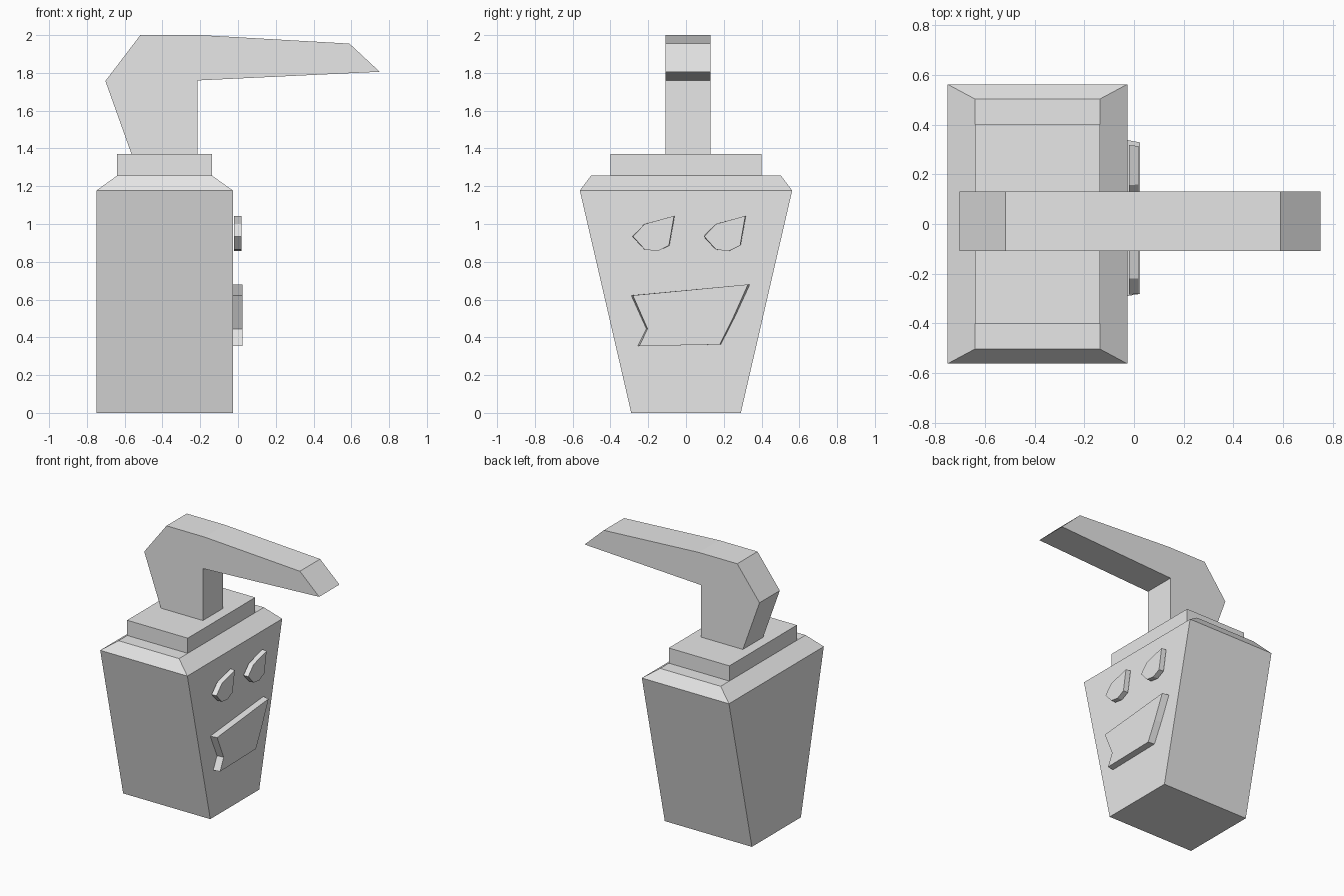
import bpy
import bmesh

cube = bpy.data.objects.get("Cube")
if cube:
    bpy.data.objects.remove(cube, do_unlink=True)

grey = bpy.data.materials.new("plain_grey")
grey.use_nodes = True
grey.diffuse_color = (0.8, 0.8, 0.8, 1)
grey.node_tree.nodes["Principled BSDF"].inputs["Base Color"].default_value = (0.8, 0.8, 0.8, 1)


def loft(name, rings):
    """Join matching rings of points with side faces and cap both ends."""
    bm = bmesh.new()
    loops = [[bm.verts.new(p) for p in ring] for ring in rings]
    n = len(loops[0])
    for a, b in zip(loops, loops[1:]):
        for i in range(n):
            j = (i + 1) % n
            bm.faces.new((a[i], a[j], b[j], b[i]))
    bm.faces.new(loops[0])
    bm.faces.new(loops[-1])
    bmesh.ops.recalc_face_normals(bm, faces=bm.faces)
    mesh = bpy.data.meshes.new(name)
    bm.to_mesh(mesh)
    bm.free()
    mesh.materials.append(grey)
    obj = bpy.data.objects.new(name, mesh)
    bpy.context.collection.objects.link(obj)
    return obj


def rect(x0, x1, y, z):
    return [(x0, -y, z), (x1, -y, z), (x1, y, z), (x0, y, z)]


def face_plate(name, outline, x0, x1, shift=0):
    """Raised plate on the face side, slightly narrower at its outer surface."""
    cy = sum(p[0] for p in outline) / len(outline)
    rings = []
    for x, s in ((x0, 1), (x1, 0.97)):
        rings.append([(x, cy + (y - cy) * s + shift, z) for y, z in outline])
    return loft(name, rings)


# Flared body with a sloped shoulder
loft("body", [rect(-0.75, -0.027, 0.29, 0),
              rect(-0.75, -0.027, 0.562, 1.177),
              rect(-0.64, -0.137, 0.503, 1.256)])

# Collar block
loft("collar", [rect(-0.64, -0.137, 0.4, 1.25),
                rect(-0.64, -0.137, 0.4, 1.37)])

# Pump neck and spout, one extruded profile
spout = [(-0.562, 1.365), (-0.702, 1.757), (-0.517, 2), (-0.2, 2),
         (0.59, 1.955), (0.75, 1.806), (-0.215, 1.76), (-0.215, 1.365)]
loft("pump_spout", [[(x, y, z) for x, z in spout] for y in (-0.109, 0.131)])

# Eyes, the same tilted shape twice
eye = [(-0.284, 0.934), (-0.22, 1.0), (-0.06, 1.043),
       (-0.088, 0.886), (-0.15, 0.856), (-0.22, 0.865)]
face_plate("right_eye", eye, -0.02, 0.018)
face_plate("left_eye", eye, -0.02, 0.018, 0.377)

# Crooked mouth
mouth = [(-0.29, 0.622), (0.338, 0.68), (0.257, 0.504),
         (0.184, 0.362), (-0.255, 0.354), (-0.21, 0.445)]
face_plate("mouth", mouth, -0.027, 0.024)
